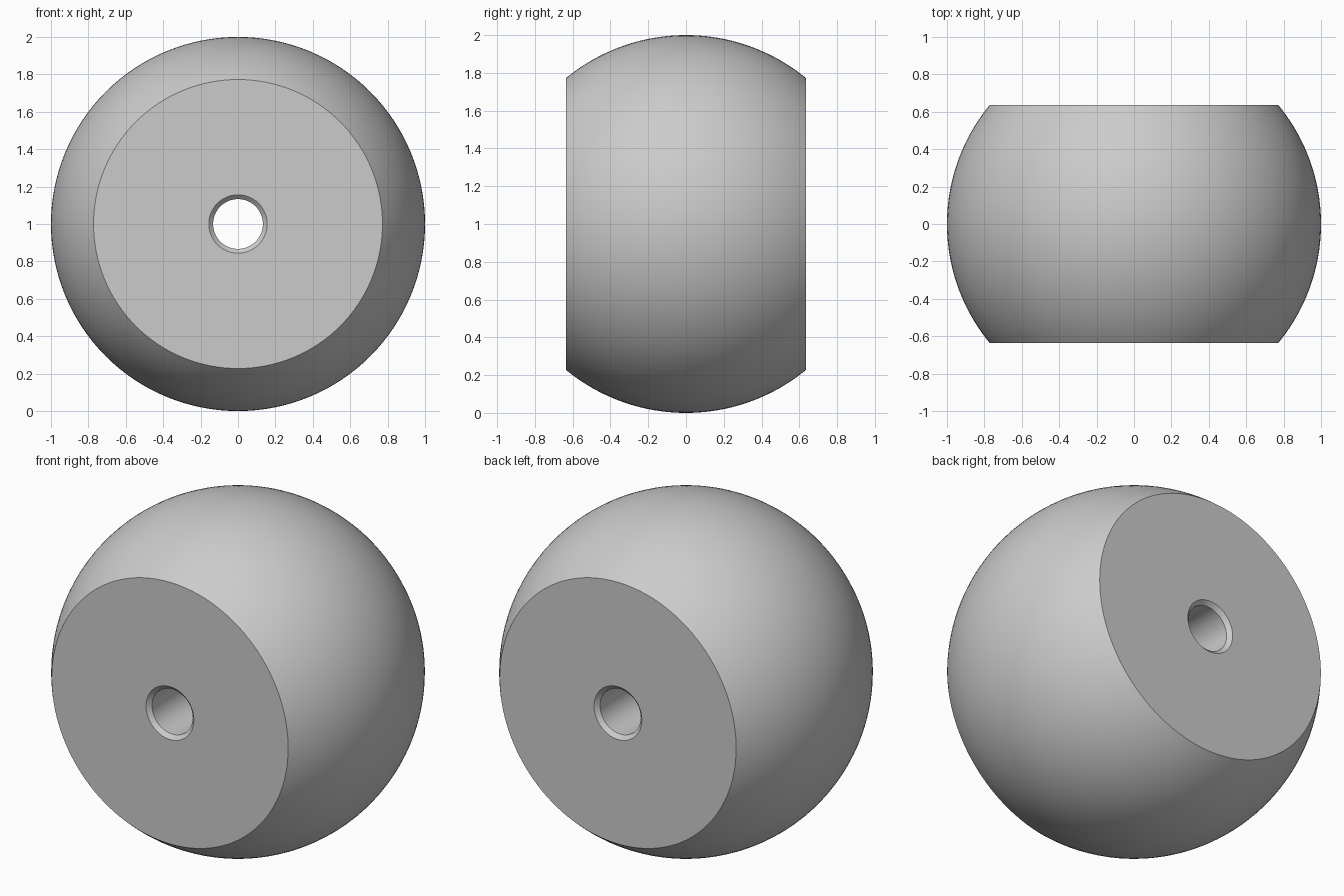
import bpy
import bmesh
import math

cube = bpy.data.objects.get("Cube")
if cube:
    bpy.data.objects.remove(cube, do_unlink=True)

RADIUS = 1.0
HALF_WIDTH = 0.635
BORE = 0.133
CHAMFER = 0.023
SEGMENTS = 128
ARC_STEPS = 40

# Grey metal
metal = bpy.data.materials.new("grey_metal")
metal.use_nodes = True
colour = (0.6, 0.6, 0.6, 1)
metal.diffuse_color = colour
metal.node_tree.nodes["Principled BSDF"].inputs["Base Color"].default_value = colour

# Closed half section as (distance from axis, y): spherical band, then chamfered bore
limit = math.asin(HALF_WIDTH / RADIUS)
angles = [limit * (2 * i / ARC_STEPS - 1) for i in range(ARC_STEPS + 1)]
profile = [(RADIUS * math.cos(a), RADIUS * math.sin(a)) for a in angles]
profile += [(BORE + CHAMFER, HALF_WIDTH), (BORE, HALF_WIDTH - CHAMFER),
            (BORE, CHAMFER - HALF_WIDTH), (BORE + CHAMFER, -HALF_WIDTH)]

# Revolve the section around the y axis
bm = bmesh.new()
verts = [bm.verts.new((r, y, RADIUS)) for r, y in profile]
edges = [bm.edges.new((v, verts[(i + 1) % len(verts)])) for i, v in enumerate(verts)]
bmesh.ops.spin(bm, geom=verts + edges, cent=(0, 0, RADIUS), axis=(0, 1, 0),
               angle=math.tau, steps=SEGMENTS, use_merge=True)
bmesh.ops.remove_doubles(bm, verts=bm.verts, dist=0.0001)
bmesh.ops.recalc_face_normals(bm, faces=bm.faces)

mesh = bpy.data.meshes.new("bored_ball")
bm.to_mesh(mesh)
bm.free()
mesh.materials.append(metal)
ball = bpy.data.objects.new("bored_ball", mesh)
bpy.context.collection.objects.link(ball)

# Smooth band and bore, crisp rims
bpy.ops.object.select_all(action="DESELECT")
ball.select_set(True)
bpy.context.view_layer.objects.active = ball
bpy.ops.object.shade_smooth_by_angle(angle=math.radians(30))
